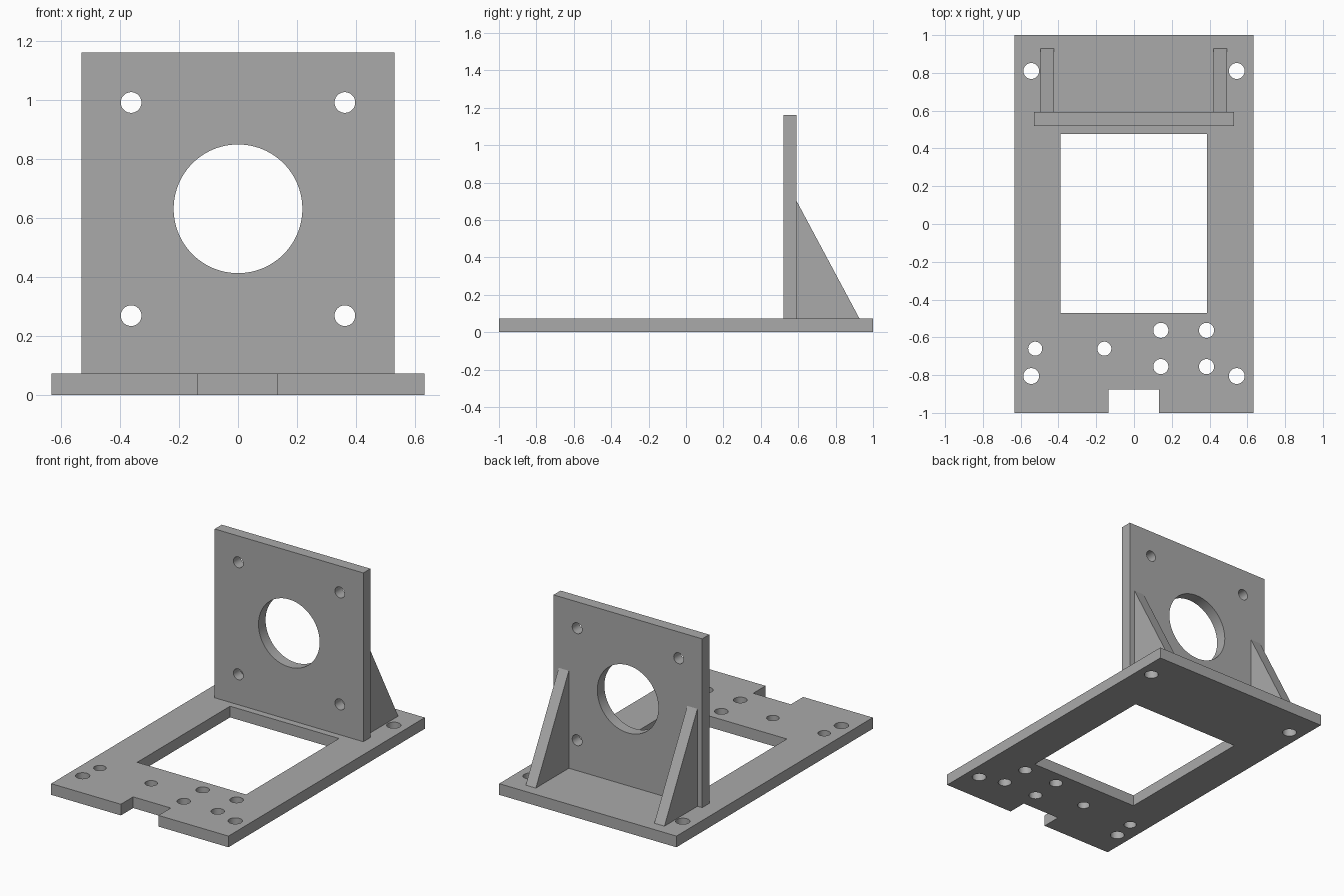
import bpy, bmesh, math
from mathutils import Matrix, Vector

cube = bpy.data.objects.get("Cube")
if cube:
    bpy.data.objects.remove(cube, do_unlink=True)

grey = bpy.data.materials.new("plain grey")
grey.use_nodes = True
GREY = (0.4, 0.4, 0.4, 1)
grey.diffuse_color = GREY
grey.node_tree.nodes["Principled BSDF"].inputs["Base Color"].default_value = GREY

T = 0.072  # sheet thickness


def circle(cx, cy, r, n=48):
    return [(cx + r * math.cos(math.tau * i / n), cy + r * math.sin(math.tau * i / n))
            for i in range(n)]


def rect(x0, x1, y0, y1):
    return [(x0, y0), (x1, y0), (x1, y1), (x0, y1)]


def sheet(name, loops, axes, centre, thickness=T):
    """Extrude an outline with holes; axes are the world directions of its x, y and depth."""
    curve = bpy.data.curves.new(name + "_profile", 'CURVE')
    curve.dimensions = '2D'
    curve.fill_mode = 'BOTH'
    curve.extrude = thickness / 2
    for loop in loops:
        spline = curve.splines.new('POLY')
        spline.points.add(len(loop) - 1)
        for point, (x, y) in zip(spline.points, loop):
            point.co = (x, y, 0, 1)
        spline.use_cyclic_u = True
    helper = bpy.data.objects.new(name + "_profile", curve)
    bpy.context.collection.objects.link(helper)
    bpy.context.view_layer.update()
    graph = bpy.context.evaluated_depsgraph_get()
    mesh = bpy.data.meshes.new_from_object(helper.evaluated_get(graph))
    bpy.data.objects.remove(helper, do_unlink=True)
    bpy.data.curves.remove(curve)

    bm = bmesh.new()
    bm.from_mesh(mesh)
    bmesh.ops.remove_doubles(bm, verts=bm.verts, dist=1e-5)
    turn = Matrix([Vector(a) for a in axes]).transposed().to_4x4()
    bm.transform(Matrix.Translation(centre) @ turn)
    bmesh.ops.recalc_face_normals(bm, faces=bm.faces)
    bm.to_mesh(mesh)
    bm.free()

    mesh.materials.clear()
    mesh.materials.append(grey)
    obj = bpy.data.objects.new(name, mesh)
    bpy.context.collection.objects.link(obj)
    bpy.ops.object.select_all(action='DESELECT')
    obj.select_set(True)
    bpy.context.view_layer.objects.active = obj
    bpy.ops.object.shade_smooth_by_angle(angle=math.radians(30))
    return obj


X, Y, Z = (1, 0, 0), (0, 1, 0), (0, 0, 1)

# Base plate: notched front edge, large window, corner and mounting holes
base = [[(-0.632, -1), (-0.135, -1), (-0.135, -0.875), (0.133, -0.875),
         (0.133, -1), (0.632, -1), (0.632, 1), (-0.632, 1)],
        rect(-0.39, 0.387, -0.47, 0.476)]
base += [circle(x, y, 0.042) for x in (-0.544, 0.544) for y in (-0.805, 0.81)]
base += [circle(x, y, 0.04) for x in (0.142, 0.384) for y in (-0.755, -0.563)]
base += [circle(x, -0.66, 0.037) for x in (-0.523, -0.157)]
sheet("base_plate", base, (X, Y, Z), (0, 0, T / 2))

# Upright plate: large bore and four bolt holes
upright = [rect(-0.53, 0.53, T, 1.16), circle(0, 0.63, 0.218, 96)]
upright += [circle(x, z, 0.035) for x in (-0.362, 0.362) for z in (0.268, 0.99)]
sheet("upright_plate", upright, (X, Z, (0, -1, 0)), (0, 0.556, 0))

# Triangular gussets behind the upright
for side, x in (("left", 0.457), ("right", -0.46)):
    sheet(side + "_gusset", [[(0.592, T), (0.928, T), (0.592, 0.7)]], (Y, Z, X), (x, 0, 0))
